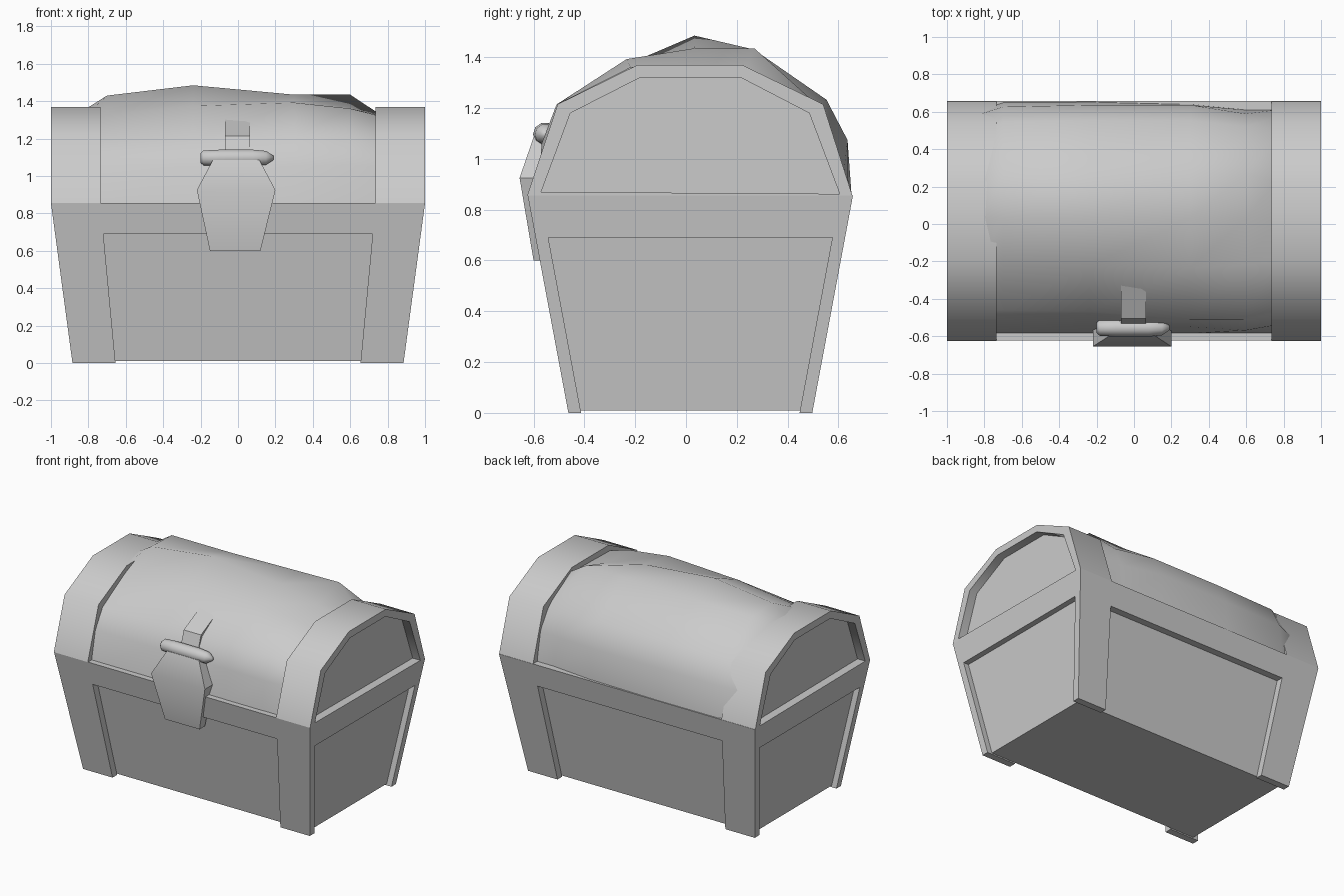
import bpy, bmesh, math
from mathutils import Vector

if "Cube" in bpy.data.objects:
    bpy.data.objects.remove(bpy.data.objects["Cube"])

YC = 0.017  # middle of the chest body in depth


def loft(name, rings, angle=50):
    """Skin a list of equal-length point rings and cap both ends."""
    bm = bmesh.new()
    rows = [[bm.verts.new(p) for p in ring] for ring in rings]
    n = len(rows[0])
    for a, b in zip(rows, rows[1:]):
        for i in range(n):
            j = (i + 1) % n
            bm.faces.new((a[i], a[j], b[j], b[i]))
    bm.faces.new(rows[0][::-1])
    bm.faces.new(rows[-1])
    bmesh.ops.recalc_face_normals(bm, faces=bm.faces)
    me = bpy.data.meshes.new(name)
    bm.to_mesh(me)
    bm.free()
    ob = bpy.data.objects.new(name, me)
    bpy.context.collection.objects.link(ob)
    bpy.ops.object.select_all(action='DESELECT')
    ob.select_set(True)
    bpy.context.view_layer.objects.active = ob
    if angle:
        bpy.ops.object.shade_smooth_by_angle(angle=math.radians(angle))
    return ob


def half_size(z):
    """Half width and half depth of the tapering body at height z."""
    t = z / 0.855
    return 0.885 + 0.115 * t, 0.48 + 0.16 * t


def rect(z, inset_x=0, inset_y=0):
    hx, hy = half_size(z)
    hx, hy = hx - inset_x, hy - inset_y
    return [(sx * hx, YC + sy * hy, z)
            for sx, sy in ((-1, -1), (1, -1), (1, 1), (-1, 1))]


# Recessed body panels and the rim around their top
loft("body_panels", [rect(0.01, 0.04, 0.05), rect(0.8, 0.04, 0.05)], 0)
loft("body_rim", [rect(0.69), rect(0.855)], 0)

# Four tapering corner posts
for sx, side in ((-1, "left"), (1, "right")):
    for sy, face in ((-1, "front"), (1, "back")):
        rings = []
        for z, inner in ((0, 0.655), (0.69, 0.72)):
            hx, hy = half_size(z)
            rings.append([(sx * x, YC + sy * y, z) for x, y in
                          ((inner, hy), (hx, hy), (hx, hy - 0.05), (inner, hy - 0.05))])
        loft(f"{face}_{side}_post", rings, 0)

# Lid end bands, each with a recessed end panel
outer = [(-0.625, 0.855), (-0.505, 1.215), (-0.19, 1.37),
         (0.22, 1.37), (0.54, 1.215), (0.655, 0.855)]
inner = [(-0.57, 0.87), (-0.455, 1.18), (-0.18, 1.32),
         (0.215, 1.32), (0.485, 1.18), (0.605, 0.862)]
for sx, side in ((-1, "left"), (1, "right")):
    loft(f"lid_band_{side}", [[(sx * x, y, z) for y, z in prof] for x, prof in
                              ((0.735, outer), (1, outer), (1, inner), (0.94, inner))])

# Lumpy lid centre: an arch pushed outward by a different amount at each station
arch = [(-0.585, 0.84), (-0.54, 1.05), (-0.46, 1.18), (-0.2, 1.32), (0.03, 1.325),
        (0.22, 1.32), (0.48, 1.18), (0.57, 1.05), (0.61, 0.84)]
bulges = [
    (-0.82, (0, 0, 0, 0, .03, .03, .02, .02, .0)),
    (-0.70, (0, 0, 0, .01, .105, .11, .08, .06, .04)),
    (-0.24, (0, 0, .01, .06, .16, .11, .09, .07, .043)),
    (0.30, (0, .01, .06, .08, .11, .12, .09, .07, .03)),
    (0.60, (0, .03, .06, .045, .04, .125, .05, .02, 0)),
    (0.76, (0, 0, .02, 0, 0, .01, 0, 0, 0)),
]
centre = Vector((0.02, 0.85))
rings = []
for x, row in bulges:
    ring = []
    for p, push in zip(arch, row):
        p = Vector(p)
        q = p + (p - centre).normalized() * push
        ring.append((x, q.x, q.y))
    rings.append(ring)
loft("lid_centre", rings)

# Strap running up the front of the lid
strap = [(-0.62, 0.86), (-0.505, 1.215), (-0.19, 1.37), (-0.15, 1.37),
         (-0.15, 1.28), (-0.42, 1.15), (-0.54, 0.86)]
loft("lid_strap", [[(x, y, z) for y, z in strap] for x in (-0.07, 0.065)], 0)

# Lock plate, thickest at its widest row
plate_rows = [(0.60, -0.15, 0.12, -0.60, -0.54),
              (0.925, -0.22, 0.20, -0.655, -0.56),
              (1.085, -0.135, 0.115, -0.60, -0.50)]
loft("lock_plate", [[(x0, yf, z), (x1, yf, z), (x1, yb, z), (x0, yb, z)]
                    for z, x0, x1, yf, yb in plate_rows], 30)

# Rounded lock bar above the plate
bar = [(-0.20, 0.6), (-0.185, 0.9), (-0.10, 1.0), (0.08, 1.0), (0.15, 0.85), (0.19, 0.25)]
loft("lock_bar", [[(x, -0.555 + 0.047 * s * math.cos(a * math.tau / 10),
                    1.097 + 0.046 * s * math.sin(a * math.tau / 10))
                   for a in range(10)] for x, s in bar], 60)
